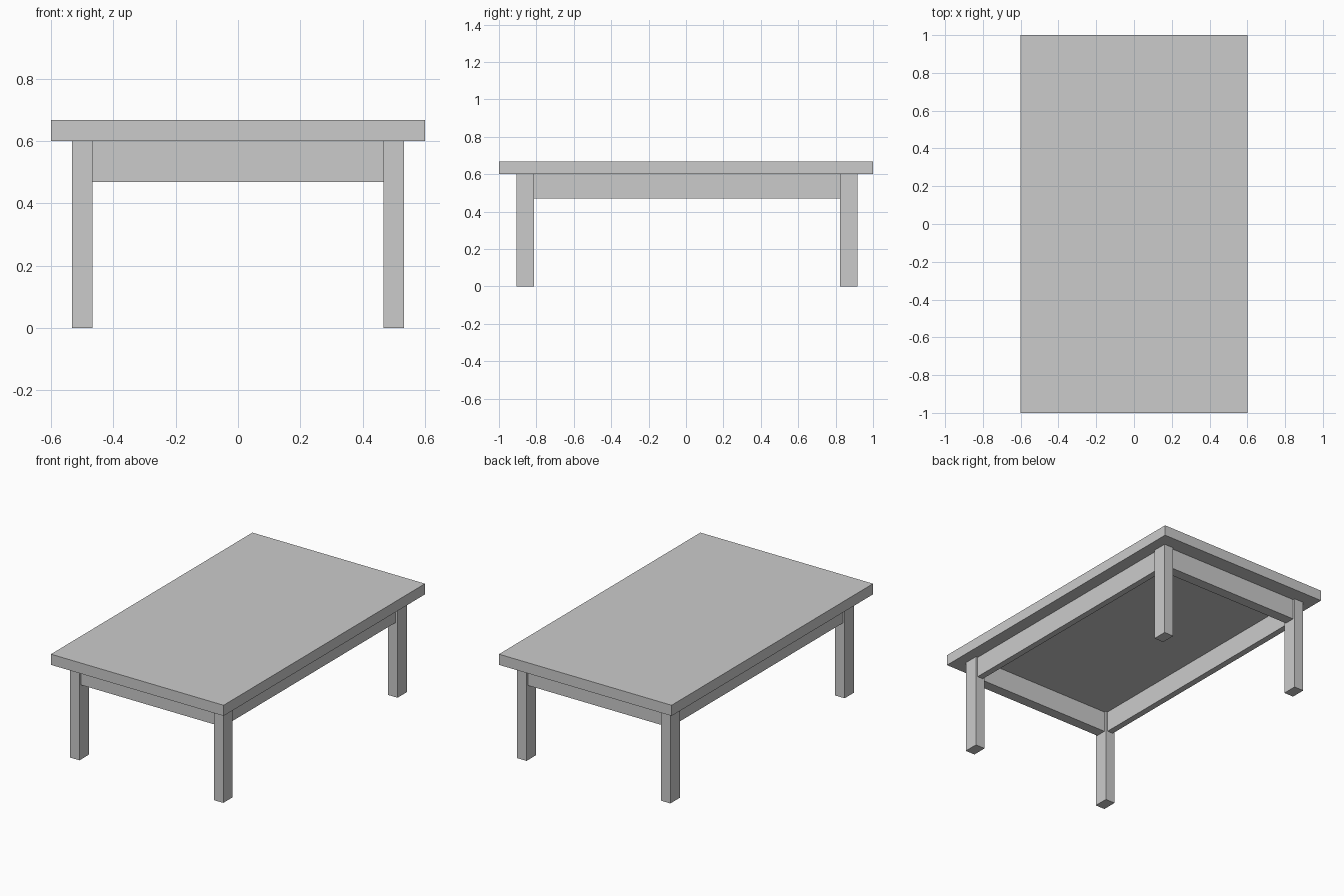
import bpy

if "Cube" in bpy.data.objects:
    bpy.data.objects.remove(bpy.data.objects["Cube"])


def box(name, x0, x1, y0, y1, z0, z1):
    """Box spanning the given limits."""
    bpy.ops.mesh.primitive_cube_add(size=1, location=((x0 + x1) / 2, (y0 + y1) / 2, (z0 + z1) / 2))
    ob = bpy.context.object
    ob.name = name
    ob.scale = (x1 - x0, y1 - y0, z1 - z0)
    bpy.ops.object.transform_apply(location=False, rotation=False, scale=True)
    return ob


TOP_Z, HEIGHT, APRON_Z = 0.6, 0.667, 0.469
LEG_IN, LEG_OUT = 0.467, 0.533
INSET = 0.0133
rows = {"front": (-0.907, -0.814), "back": (0.823, 0.916)}

# Table top
box("table_top", -0.6, 0.6, -1, 1, TOP_Z, HEIGHT)

# Legs and the end aprons between them
for row, (y0, y1) in rows.items():
    box(row + "_left_leg", -LEG_OUT, -LEG_IN, y0, y1, 0, TOP_Z)
    box(row + "_right_leg", LEG_IN, LEG_OUT, y0, y1, 0, TOP_Z)
    box(row + "_apron", -LEG_IN, LEG_IN, y0 + INSET, y1 - INSET, APRON_Z, TOP_Z)

# Long side aprons
ya, yb = rows["front"][1], rows["back"][0]
box("left_apron", -LEG_OUT + INSET, -LEG_IN - INSET, ya, yb, APRON_Z, TOP_Z)
box("right_apron", LEG_IN + INSET, LEG_OUT - INSET, ya, yb, APRON_Z, TOP_Z)
